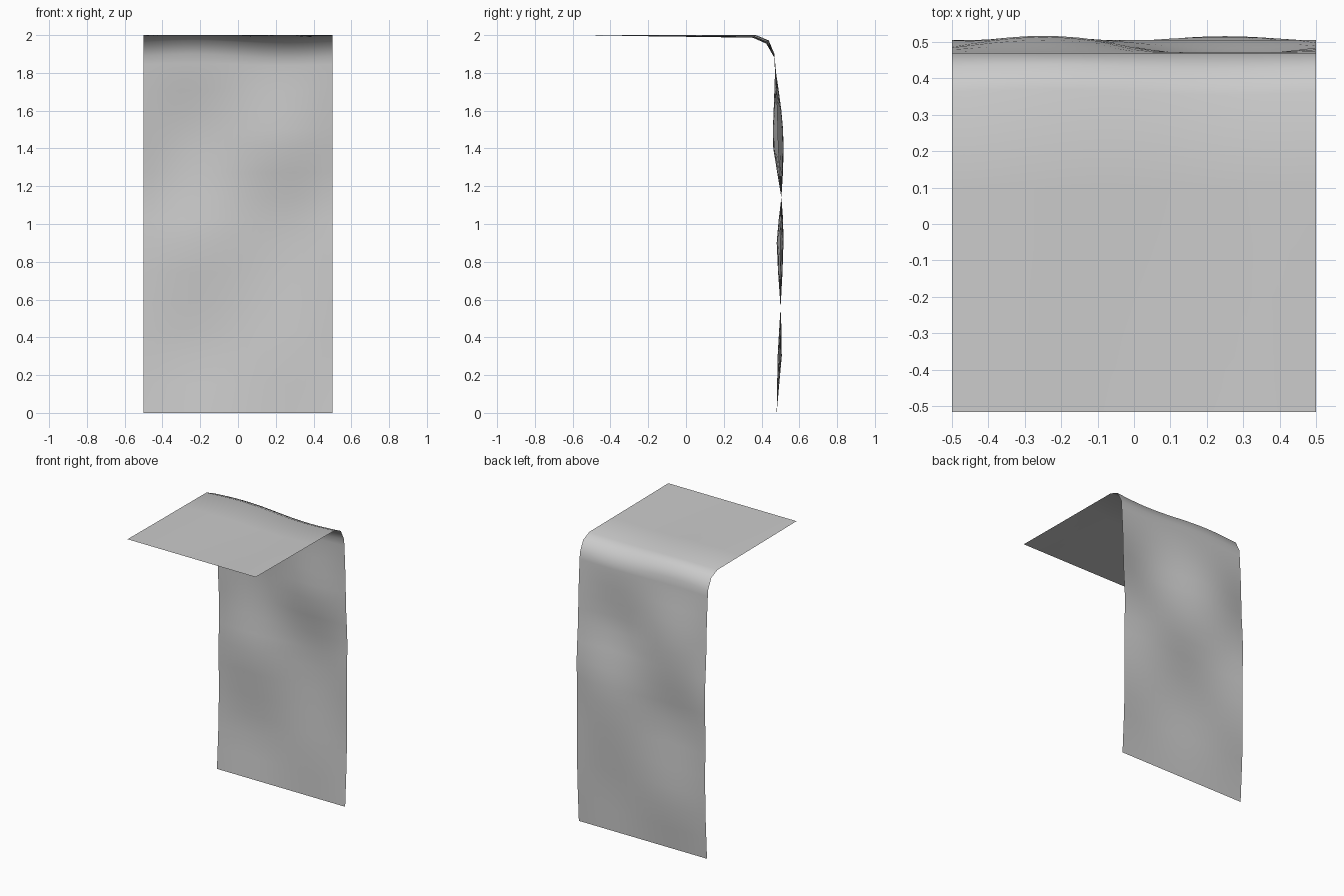
import bpy, math
from mathutils import Vector

if "Cube" in bpy.data.objects:
    bpy.data.objects.remove(bpy.data.objects["Cube"])

# Profiles (y, z) along the left and right halves of the draped sheet, front to floor
left = [(-.517, 2), (-.2, 2), (.1, 2), (.37, 2), (.438, 1.972), (.468, 1.9), (.477, 1.8),
        (.505, 1.6), (.517, 1.4), (.505, 1.14), (.480, .9), (.499, .58), (.507, .3), (.48, 0)]
right = [(-.517, 2), (-.2, 1.994), (.1, 1.99), (.355, 1.986), (.425, 1.955), (.468, 1.88), (.471, 1.8),
         (.464, 1.6), (.462, 1.4), (.505, 1.14), (.516, .9), (.502, .58), (.485, .3), (.48, 0)]
BEND = 5  # first point of the hanging part


def refine(points):
    """Smooth the hanging part with one extra point per span."""
    p = [Vector(q) for q in points]
    out = p[:BEND + 1]
    for i in range(BEND, len(p) - 1):
        if i == BEND or i == len(p) - 2:
            mid = (p[i] + p[i + 1]) / 2
        else:
            mid = (9 * (p[i] + p[i + 1]) - p[i - 1] - p[i + 2]) / 16
        out += [mid, p[i + 1]]
    return out


# Sheet: ripple swings from one profile to the other across the width
COLS = 20
verts, faces = [], []
rows = list(zip(refine(left), refine(right)))
for a, b in rows:
    for c in range(COLS + 1):
        x = c / COLS - .5
        t = .5 + .5 * math.sin(2 * math.pi * x)
        p = a.lerp(b, t)
        verts.append((x, p.x, p.y))
n = COLS + 1
for r in range(len(rows) - 1):
    for c in range(COLS):
        i = r * n + c
        faces.append((i, i + 1, i + n + 1, i + n))
mesh = bpy.data.meshes.new("draped_cloth")
mesh.from_pydata(verts, [], [f[::-1] for f in faces])
mesh.shade_smooth()
cloth = bpy.data.objects.new("draped_cloth", mesh)
bpy.context.collection.objects.link(cloth)
